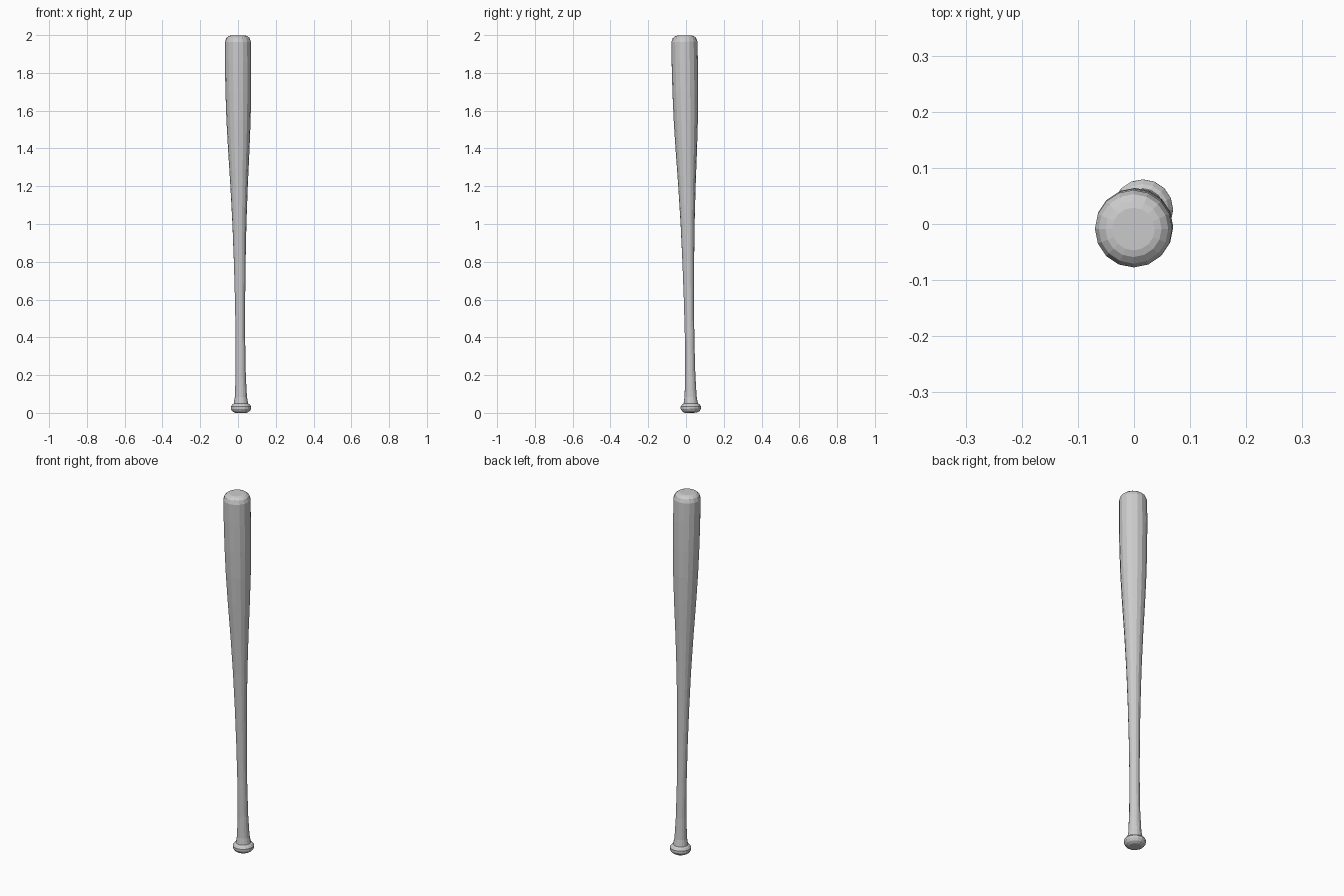
import bpy, bmesh, math
from mathutils import Vector

if "Cube" in bpy.data.objects:
    bpy.data.objects.remove(bpy.data.objects["Cube"])

SIDES = 16
# (distance along the bat, radius): knob, handle, taper, barrel, rounded cap
PROFILE = [(0.001, 0.032), (0.009, 0.046), (0.022, 0.054), (0.034, 0.054),
           (0.045, 0.046), (0.050, 0.038), (0.085, 0.032), (0.20, 0.027),
           (0.40, 0.025), (0.60, 0.027), (0.80, 0.031), (1.00, 0.037),
           (1.20, 0.046), (1.40, 0.057), (1.55, 0.064), (1.70, 0.068),
           (1.85, 0.0695), (1.965, 0.069), (1.985, 0.062), (1.995, 0.050),
           (1.9985, 0.038)]

# the bat leans slightly from knob to tip
foot = Vector((0.016, 0.026, 0.0))
tip = Vector((-0.001, -0.009, 2.0))
tilt = Vector((0, 0, 1)).rotation_difference((tip - foot).normalized())

bm = bmesh.new()
rings = []
for h, r in PROFILE:
    ring = []
    for i in range(SIDES):
        a = 2 * math.pi * i / SIDES
        ring.append(bm.verts.new(foot + tilt @ Vector((r * math.cos(a), r * math.sin(a), h))))
    rings.append(ring)

# side walls
for low, high in zip(rings, rings[1:]):
    for i in range(SIDES):
        j = (i + 1) % SIDES
        bm.faces.new((low[i], low[j], high[j], high[i]))

# end caps
bm.faces.new(list(reversed(rings[0])))
bm.faces.new(rings[-1])

# settle the lowest point on the ground
lowest = min(v.co.z for v in bm.verts)
bmesh.ops.translate(bm, verts=bm.verts, vec=(0, 0, -lowest))

mesh = bpy.data.meshes.new("bat")
bm.to_mesh(mesh)
bm.free()
bat = bpy.data.objects.new("bat", mesh)
bpy.context.collection.objects.link(bat)
